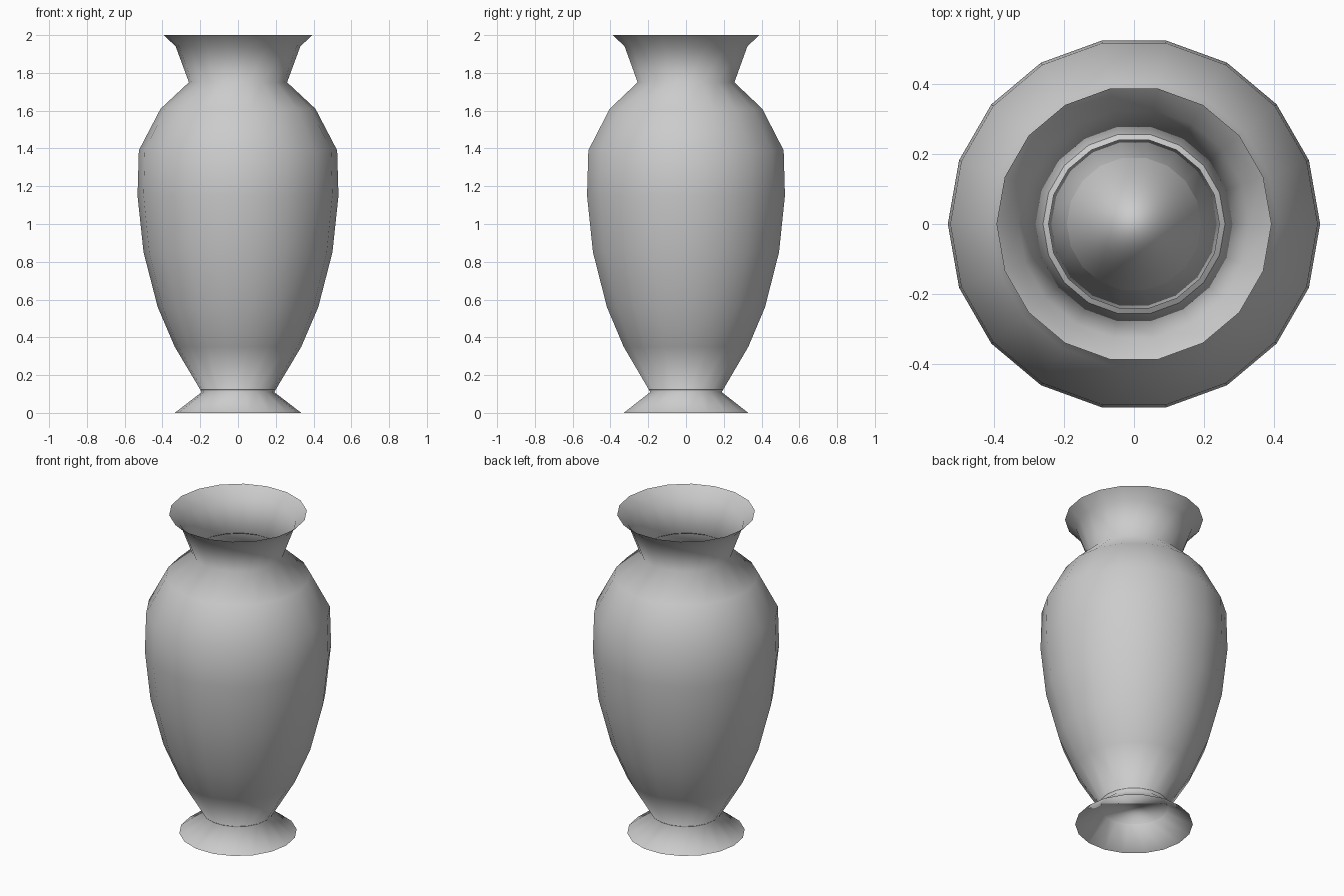
import bpy, bmesh
from math import sin, cos, pi

if "Cube" in bpy.data.objects:
    bpy.data.objects.remove(bpy.data.objects["Cube"])

SIDES = 18


def lathe(name, profile, cap=False):
    """Revolve (radius, height) points around z; optionally close the first ring."""
    bm = bmesh.new()
    rings = [[bm.verts.new((r * cos(2 * pi * i / SIDES), r * sin(2 * pi * i / SIDES), z))
              for i in range(SIDES)] for r, z in profile]
    for a, b in zip(rings, rings[1:]):
        for i in range(SIDES):
            j = (i + 1) % SIDES
            bm.faces.new((a[i], a[j], b[j], b[i]))
    if cap:
        bm.faces.new(rings[0])
    for f in bm.faces:
        f.smooth = True
    mesh = bpy.data.meshes.new(name)
    bm.to_mesh(mesh)
    bm.free()
    obj = bpy.data.objects.new(name, mesh)
    bpy.context.collection.objects.link(obj)
    return obj


# Thin shell: hollow foot, belly, shoulder, neck and flared rim
lathe("vase_shell", [(0.335, 0), (0.192, 0.11), (0.335, 0.35), (0.425, 0.56),
                     (0.50, 0.85), (0.532, 1.15), (0.525, 1.39), (0.41, 1.61),
                     (0.26, 1.75), (0.33, 1.94), (0.393, 2.0)])

# Small shoulder lip inside the neck
lathe("inner_lip", [(0.26, 1.75), (0.244, 1.76)])

# Floor closing the belly above the hollow foot
lathe("vase_floor", [(0.192, 0.11), (0.20, 0.123)], cap=True)
